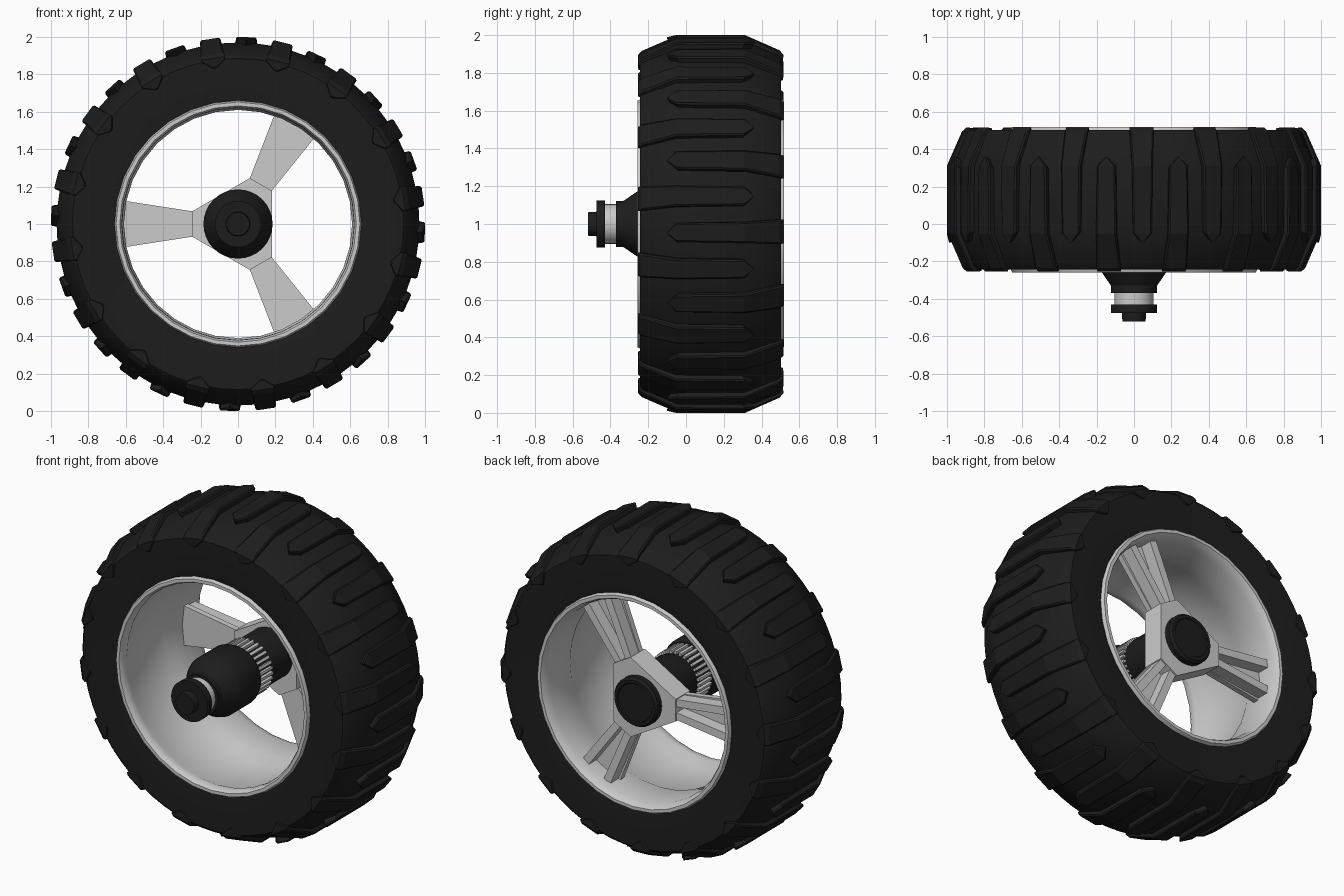
import bpy, bmesh
from math import sin, cos, pi, radians
from mathutils import Matrix

if "Cube" in bpy.data.objects:
    bpy.data.objects.remove(bpy.data.objects["Cube"])

black = bpy.data.materials.new("black_rubber")
black.diffuse_color = (0.012, 0.012, 0.012, 1)
black.use_nodes = True
black.node_tree.nodes["Principled BSDF"].inputs["Base Color"].default_value = black.diffuse_color
CENTRE = Matrix.Translation((0, 0, 1))


def finish(name, bm, mat=None, smooth=True):
    bmesh.ops.remove_doubles(bm, verts=bm.verts, dist=1e-5)
    bmesh.ops.recalc_face_normals(bm, faces=bm.faces)
    bm.transform(CENTRE)
    me = bpy.data.meshes.new(name)
    bm.to_mesh(me)
    bm.free()
    ob = bpy.data.objects.new(name, me)
    bpy.context.collection.objects.link(ob)
    if mat:
        me.materials.append(mat)
    if smooth:
        bpy.ops.object.select_all(action='DESELECT')
        ob.select_set(True)
        bpy.context.view_layer.objects.active = ob
        bpy.ops.object.shade_smooth_by_angle(angle=radians(30))
    return ob


def lathe(name, profile, segs, mat=None, closed=False):
    """Turn (y, r) points around the y axis."""
    bm = bmesh.new()
    rings = [[bm.verts.new((r * cos(2 * pi * i / segs), y, r * sin(2 * pi * i / segs)))
              for i in range(segs)] for y, r in profile]
    pairs = list(zip(rings, rings[1:]))
    if closed:
        pairs.append((rings[-1], rings[0]))
    else:
        bm.faces.new(rings[0])
        bm.faces.new(rings[-1])
    for a, b in pairs:
        for i in range(segs):
            j = (i + 1) % segs
            bm.faces.new((a[i], a[j], b[j], b[i]))
    return finish(name, bm, mat)


def prism(bm, outline, y0, y1, angle=0):
    """Extrude an (x, z) outline along y, turned around the axle."""
    c, s = cos(angle), sin(angle)
    pts = [(x * c - z * s, x * s + z * c) for x, z in outline]
    lo = [bm.verts.new((x, y0, z)) for x, z in pts]
    hi = [bm.verts.new((x, y1, z)) for x, z in pts]
    bm.faces.new(lo)
    bm.faces.new(hi)
    for i in range(len(pts)):
        j = (i + 1) % len(pts)
        bm.faces.new((lo[i], lo[j], hi[j], hi[i]))


# Tyre carcass
lathe("tyre", [(-.235, .65), (-.243, .70), (-.243, .885), (-.23, .90), (-.05, .97),
               (.31, .97), (.49, .90), (.503, .885), (.503, .70), (.495, .65)],
      64, black, closed=True)

# Tread bars: pointed on the tread and on the sidewall, alternating sides
STATIONS = [(.36, .99, .002), (.31, 1.0, .05), (-.05, 1.0, .055),
            (-.235, .918, .064), (-.255, .895, .064), (-.252, .85, .004)]


def tread_bar(bm, angle, mirror):
    rot = Matrix.Rotation(-angle, 4, 'Y')
    rows = []
    for y, r, hw in STATIONS:
        by, br = y + (.13 - y) * .12, r + (.75 - r) * .22
        top = max(hw - .008, .001)
        row = [(br, by, -hw), (r - .008, y, -hw), (r, y, -top),
               (r, y, top), (r - .008, y, hw), (br, by, hw)]
        rows.append([bm.verts.new(rot @ Matrix.Translation(
            (a, .26 - b if mirror else b, c)).to_translation()) for a, b, c in row])
    for a, b in zip(rows, rows[1:]):
        for k in range(6):
            m = (k + 1) % 6
            bm.faces.new((a[k], a[m], b[m], b[k]))
    bm.faces.new(rows[0])
    bm.faces.new(rows[-1])


for name, offset, mirror in (("front_tread_bars", 8.6, False), ("back_tread_bars", -2.6, True)):
    bm = bmesh.new()
    for k in range(16):
        tread_bar(bm, radians(offset + 22.5 * k), mirror)
    finish(name, bm, black, smooth=False)

# Rim barrel with a lip on each side
lathe("rim", [(-.24, .66), (-.258, .652), (-.258, .632), (-.24, .622), (-.20, .62), (-.14, .645),
              (.20, .64), (.26, .61), (.46, .612), (.50, .622), (.518, .632),
              (.518, .652), (.50, .66)], 32, closed=True)

# Three spokes: flat front plate and two diverging ribs behind
bm = bmesh.new()
for ang in (pi, pi / 3, -pi / 3):
    prism(bm, [(.22, -.064), (.615, -.125), (.615, .125), (.22, .064)], .33, .365, ang)
    for s in (1, -1):
        prism(bm, [(.22, s * .015), (.615, s * .06), (.615, s * .11), (.22, s * .06)],
              .36, .44, ang)
finish("spokes", bm, smooth=False)

# Hub block: triangle with cut corners
bm = bmesh.new()
corner = []
for ang in (pi / 3, pi, -pi / 3):
    for t in (-.068, .068):
        corner.append((.244 * cos(ang) - t * sin(ang), .244 * sin(ang) + t * cos(ang)))
prism(bm, corner, .31, .45)
finish("hub_block", bm, smooth=False)
lathe("hub_cap", [(.44, .15), (.485, .15), (.50, .138), (.50, .12), (.495, .115)], 32, black)

# Axle, from the hub out to the front tip
lathe("axle_body", [(.32, .155), (.13, .155), (.11, .15), (-.01, .15), (-.02, .172), (-.05, .185),
                    (-.23, .185), (-.25, .178), (-.33, .123), (-.37, .123), (-.37, .09)],
      32, black)
lathe("axle_collar", [(-.365, .105), (-.435, .105)], 32)
lathe("axle_end", [(-.43, .124), (-.475, .124), (-.475, .065), (-.52, .062)], 32, black)

# Grey ribs around the axle
bm = bmesh.new()
for k in range(32):
    prism(bm, [(.14, -.008), (.168, -.008), (.168, .008), (.14, .008)], -.015, .105, 2 * pi * k / 32)
finish("axle_ribs", bm, smooth=False)
